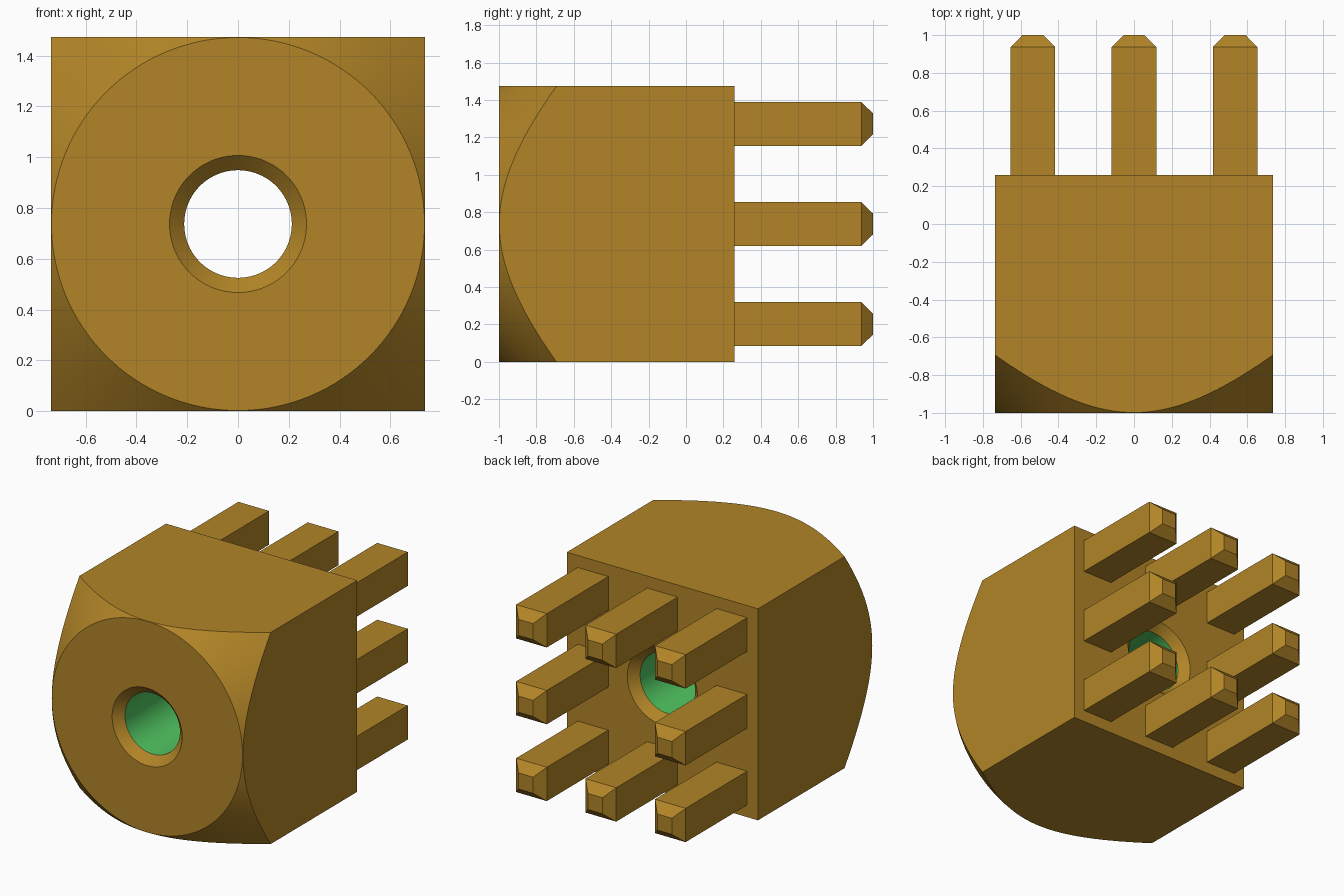
import bpy, bmesh, math
from mathutils import Vector

cube = bpy.data.objects.get("Cube")
if cube:
    bpy.data.objects.remove(cube, do_unlink=True)


def linear(c):
    c /= 255
    return c / 12.92 if c <= 0.04045 else ((c + 0.055) / 1.055) ** 2.4


def material(name, rgb):
    m = bpy.data.materials.new(name)
    m.use_nodes = True
    col = (*[linear(c) for c in rgb], 1.0)
    m.diffuse_color = col
    m.node_tree.nodes["Principled BSDF"].inputs["Base Color"].default_value = col
    return m


BRASS = material("brass", (178, 133, 39))
GREEN = material("green", (82, 199, 98))

HALF = 0.737               # half width of the square block
CZ = HALF                  # height of the bore axis
FRONT, BACK = -1.0, 0.26
BORE, SINK = 0.212, 0.27   # bore and countersink radii


def make_object(name, bm, mats):
    bmesh.ops.recalc_face_normals(bm, faces=bm.faces[:])
    me = bpy.data.meshes.new(name)
    bm.to_mesh(me)
    bm.free()
    for m in mats:
        me.materials.append(m)
    ob = bpy.data.objects.new(name, me)
    bpy.context.collection.objects.link(ob)
    return ob


# Block: turned ring with 45 degree nose cone and bore, trimmed square
rim = HALF - 0.002
depth = SINK - BORE
profile = [(SINK, FRONT), (rim, FRONT), (1.1, FRONT + 1.1 - rim), (1.1, BACK),
           (SINK, BACK), (BORE, BACK - depth), (BORE, FRONT + depth)]
bm = bmesh.new()
pts = [bm.verts.new((r, y, CZ)) for r, y in profile]
loop = [bm.edges.new((pts[i], pts[(i + 1) % len(pts)])) for i in range(len(pts))]
bmesh.ops.spin(bm, geom=pts + loop, cent=(0, 0, CZ), axis=(0, 1, 0),
               angle=math.tau, steps=128, use_merge=True)
bmesh.ops.remove_doubles(bm, verts=bm.verts[:], dist=1e-5)

# Colour the bore wall
for f in bm.faces:
    if all(math.hypot(v.co.x, v.co.z - CZ) < BORE + 0.01 for v in f.verts):
        f.material_index = 1

# Flat sides
for n in (Vector((1, 0, 0)), Vector((-1, 0, 0)), Vector((0, 0, 1)), Vector((0, 0, -1))):
    cut = bmesh.ops.bisect_plane(bm, geom=bm.verts[:] + bm.edges[:] + bm.faces[:],
                                 plane_co=Vector((0, 0, CZ)) + n * HALF, plane_no=n,
                                 dist=1e-6, clear_outer=True)
    edges = [e for e in cut["geom_cut"] if isinstance(e, bmesh.types.BMEdge)]
    for f in bmesh.ops.edgeloop_fill(bm, edges=edges)["faces"]:
        f.material_index = 0
block = make_object("block", bm, [BRASS, GREEN])
bpy.ops.object.select_all(action='DESELECT')
block.select_set(True)
bpy.context.view_layer.objects.active = block
bpy.ops.object.shade_smooth_by_angle(angle=math.radians(30))


# Pins: square bars with tapered tips
def pin(name, x, z):
    bm = bmesh.new()
    rings = []
    for y, h in ((BACK, 0.118), (0.937, 0.118), (1.0, 0.056)):
        rings.append([bm.verts.new((x + sx * h, y, z + sz * h))
                      for sx, sz in ((-1, -1), (1, -1), (1, 1), (-1, 1))])
    for a, b in zip(rings, rings[1:]):
        for i in range(4):
            j = (i + 1) % 4
            bm.faces.new((a[i], a[j], b[j], b[i]))
    bm.faces.new(rings[0])
    bm.faces.new(rings[-1])
    make_object(name, bm, [BRASS])


# Three by three grid, centre left open for the bore
PITCH = 0.535
for row, rname in ((-1, "lower"), (0, "middle"), (1, "upper")):
    for col, cname in ((-1, "right"), (0, "centre"), (1, "left")):
        if row or col:
            pin(f"pin_{rname}_{cname}", col * PITCH, CZ + row * PITCH)
